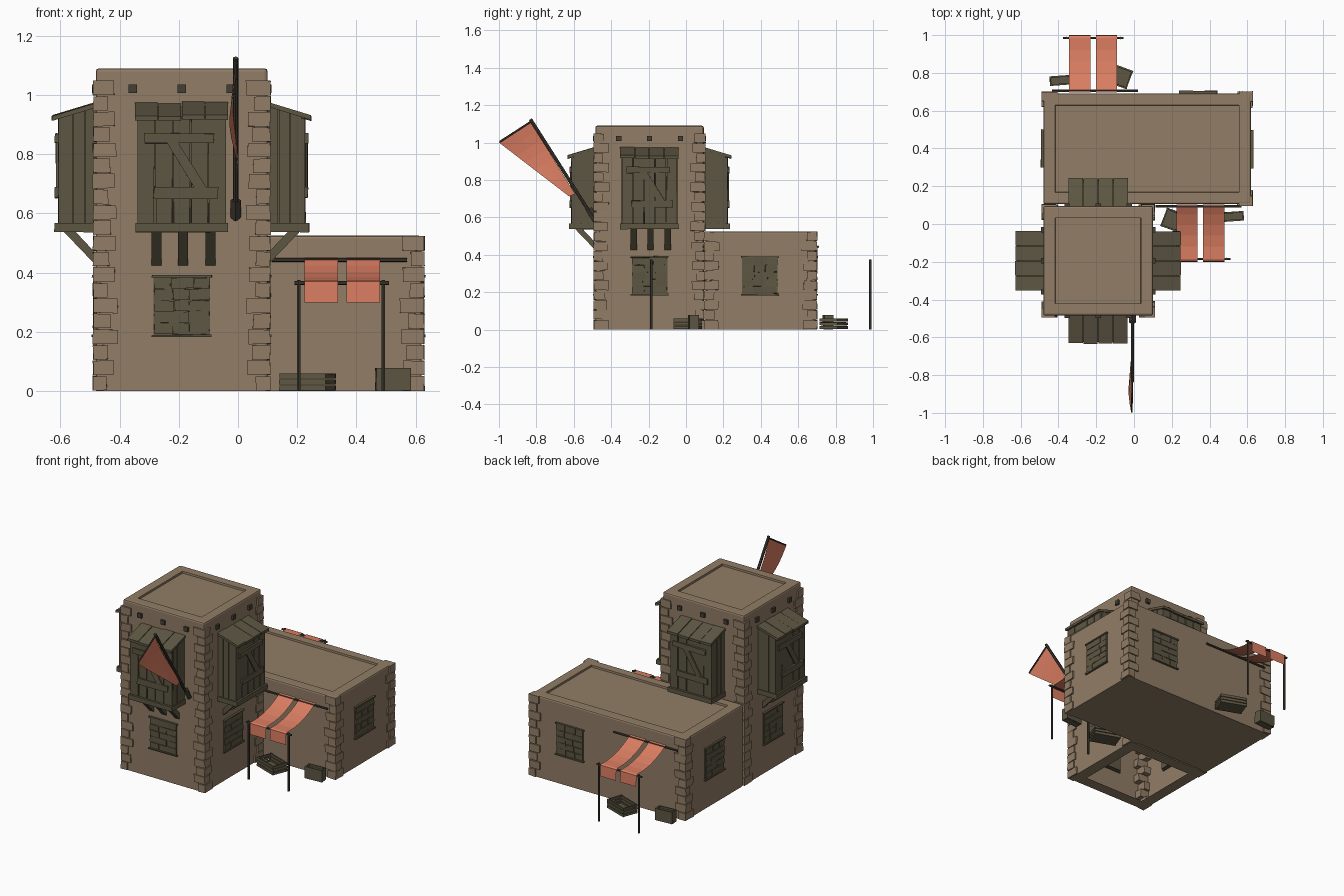
import bpy, bmesh, math, random
from mathutils import Matrix, Vector

if "Cube" in bpy.data.objects:
    bpy.data.objects.remove(bpy.data.objects["Cube"])

random.seed(4)
I = Matrix.Identity(4)


def material(name, rgb):
    m = bpy.data.materials.new(name)
    m.diffuse_color = (*rgb, 1)
    m.use_nodes = True
    m.node_tree.nodes["Principled BSDF"].inputs["Base Color"].default_value = m.diffuse_color
    return m


PLASTER = material("tan plaster", (0.285, 0.205, 0.132))
WOOD = material("weathered wood", (0.110, 0.094, 0.056))
DARK = material("dark timber", (0.060, 0.051, 0.036))
CLOTH = material("salmon cloth", (0.700, 0.205, 0.120))


def finish(bm, name, mat, normals=True):
    if normals:
        bmesh.ops.recalc_face_normals(bm, faces=bm.faces)
    me = bpy.data.meshes.new(name)
    bm.to_mesh(me)
    bm.free()
    me.materials.append(mat)
    ob = bpy.data.objects.new(name, me)
    bpy.context.collection.objects.link(ob)
    return ob


def box(bm, x, y, z, M=I, jit=0.0):
    """Box from (min, max) ranges, with optional hand-made wobble."""
    vs = bmesh.ops.create_cube(bm, size=1)["verts"]
    for v in vs:
        p = [r[0] + (c + 0.5) * (r[1] - r[0]) for r, c in zip((x, y, z), v.co)]
        v.co = M @ Vector([c + random.uniform(-jit, jit) for c in p])


def prism(bm, pts, x0, x1, M=I):
    """Extrude a (y, z) outline from x0 to x1."""
    a, b = ([bm.verts.new(M @ Vector((x, *p))) for p in pts] for x in (x0, x1))
    n = len(pts)
    bm.faces.new(a)
    bm.faces.new(b[::-1])
    for i in range(n):
        bm.faces.new((a[i], b[i], b[(i + 1) % n], a[(i + 1) % n]))


def rod(bm, p, q, r, M=I, seg=6):
    p, q = M @ Vector(p), M @ Vector(q)
    T = Matrix.Translation((p + q) / 2) @ (q - p).to_track_quat("Z", "Y").to_matrix().to_4x4()
    bmesh.ops.create_cone(bm, cap_ends=True, segments=seg, radius1=r, radius2=r,
                          depth=(q - p).length, matrix=T)


def place(x, y, turn):
    return Matrix.Translation((x, y, 0)) @ Matrix.Rotation(math.radians(turn), 4, "Z")


# Plaster bodies: soft edges, roof sunk inside a low parapet
def body(name, x, y, top, open_bottom):
    bm = bmesh.new()
    box(bm, x, y, (0, top))
    edges = [e for e in bm.edges if max(v.co.z for v in e.verts) > 0.1]
    bmesh.ops.bevel(bm, geom=edges, offset=0.01, segments=2, affect="EDGES", profile=0.5)
    bm.normal_update()
    roof = max((f for f in bm.faces if f.normal.z > 0.9), key=lambda f: f.calc_area())
    bmesh.ops.inset_individual(bm, faces=[roof], thickness=0.075)
    bmesh.ops.inset_individual(bm, faces=[roof], thickness=0.002, depth=-0.012)
    if open_bottom:
        base = max((f for f in bm.faces if f.normal.z < -0.9), key=lambda f: f.calc_area())
        bmesh.ops.inset_individual(bm, faces=[base], thickness=0.075)
        bmesh.ops.delete(bm, geom=[base], context="FACES")
    finish(bm, name, PLASTER, False)


CX, CY, H = -0.19, -0.195, 0.29
body("tower_walls", (CX - H, CX + H), (CY - H, CY + H), 1.09, True)
body("low_house_walls", (-0.48, 0.62), (0.105, 0.692), 0.525, False)


# Corner stones: alternating long and short blocks
def quoins(name, corners, top, count):
    bm = bmesh.new()
    h = top / count
    for cx, cy, sx, sy in corners:
        for i in range(count):
            lx, ly = (0.068, 0.045) if i % 2 else (0.045, 0.068)
            lx += random.uniform(-0.008, 0.008)
            ly += random.uniform(-0.008, 0.008)
            xs = sorted((cx + sx * 0.009, cx - sx * lx))
            ys = sorted((cy + sy * 0.009, cy - sy * ly))
            box(bm, xs, ys, (max(0.001, i * h + 0.002), (i + 1) * h - 0.002), jit=0.002)
            for v in bm.verts[:] if i == 0 else []:
                v.co.z = max(v.co.z, 0)
    finish(bm, name, PLASTER)


quoins("tower_corner_stones", [(CX + sx * H, CY + sy * H, sx, sy)
                               for sx in (-1, 1) for sy in (-1, 1)], 1.05, 20)
quoins("house_corner_stones", [(0.62, 0.105, 1, -1), (0.62, 0.692, 1, 1),
                               (-0.48, 0.692, -1, 1)], 0.525, 10)


# Timber bays on the four tower sides (local: wall at y=-H, outward -y)
def roofline(y):
    return 0.962 + (y + H) * 0.3


def bay(side, turn, braces):
    M = place(CX, CY, turn)
    bm = bmesh.new()
    yo = -0.405
    prism(bm, [(-0.28, 0.55), (yo, 0.55), (yo, roofline(yo)), (-0.28, roofline(-0.28))],
          -0.142, 0.142, M)
    for k in range(5):                                   # front planks
        x = -0.15 + k * 0.06
        box(bm, (x + 0.002, x + 0.058), (-0.417, -0.40), (0.56, 0.922), M, 0.002)
    for s in (-1, 1):                                    # side planks
        for k in range(3):
            a, b = -0.288 - k * 0.04, -0.325 - k * 0.04
            prism(bm, [(a, 0.555), (b, 0.555), (b, roofline(b)), (a, roofline(a))],
                  s * 0.14, s * 0.15, M)
    box(bm, (-0.156, 0.156), (-0.43, -0.285), (0.537, 0.568), M, 0.001)
    # Z-shaped boards on the front
    box(bm, (-0.125, 0.108), (-0.427, -0.41), (0.838, 0.870), M, 0.003)
    box(bm, (-0.095, 0.122), (-0.427, -0.41), (0.652, 0.690), M, 0.003)
    d = M @ Matrix.Translation((0.015, 0, 0.764)) @ Matrix.Rotation(math.radians(32), 4, "Y").inverted()
    box(bm, (-0.017, 0.017), (-0.425, -0.41), (-0.098, 0.098), d, 0.002)
    finish(bm, side + "_bay", WOOD)
    # sloping roof boards
    bm = bmesh.new()
    for k in range(4):
        x, e = -0.158 + k * 0.079, random.uniform(-0.006, 0.003)
        y1, up = -0.438 - e * 0.5, random.uniform(0, 0.006)
        prism(bm, [(-0.285, 0.957 + up), (-0.285, 0.973 + up), (y1, 0.927 + up), (y1, 0.911 + up)],
              x + 0.001, x + 0.077, M)
    finish(bm, side + "_bay_roof", WOOD)
    if braces:
        bm = bmesh.new()
        for x in (-0.085, 0.005, 0.097):
            prism(bm, [(-0.285, 0.42), (-0.285, 0.46), (-0.36, 0.54), (-0.40, 0.54)],
                  x - 0.017, x + 0.017, M)
        finish(bm, side + "_bay_braces", WOOD)
    # roof beam ends
    bm = bmesh.new()
    for x in (-0.165, 0, 0.165):
        box(bm, (x - 0.014, x + 0.014), (-0.303, -0.27), (1.007, 1.035), M)
    finish(bm, side + "_beam_ends", DARK)


for side, turn in (("front", 0), ("right", 90), ("back", 180), ("left", 270)):
    bay(side, turn, side != "back")


# Boarded windows (local: wall at y=0, outward -y)
def window(name, x, y, turn):
    M = place(x, y, turn)
    bm = bmesh.new()
    box(bm, (-0.095, 0.095), (-0.003, 0.02), (0.19, 0.39), M)
    for z in (0.187, 0.388):
        box(bm, (-0.101, 0.101), (-0.013, 0.01), (z - 0.004, z + 0.004), M, 0.001)
    for r in range(5):
        cuts = [-0.094, -0.035 + random.uniform(-0.012, 0.012),
                0.03 + random.uniform(-0.012, 0.012), 0.094]
        for a, b in zip(cuts, cuts[1:]):
            z = 0.193 + r * 0.0385
            box(bm, (a + 0.001, b - 0.001), (-0.008, 0.005), (z, z + 0.036), M, 0.0015)
    finish(bm, name, WOOD)


window("tower_front_window", CX, CY - H, 0)
window("tower_right_window", CX + H, CY, 90)
window("tower_left_window", CX - H, CY, 270)
window("house_right_window", 0.62, 0.395, 90)
window("house_back_window", 0.34, 0.692, 180)
window("house_left_window", -0.48, 0.40, 270)


# Awning with crates below; the back one is the front one turned half round
def awning(side, M):
    bm = bmesh.new()
    rod(bm, (0.115, 0.094, 0.443), (0.57, 0.094, 0.443), 0.007, M)
    rod(bm, (0.19, -0.185, 0.365), (0.51, -0.185, 0.365), 0.007, M)
    for x in (0.205, 0.49):
        rod(bm, (x, -0.185, 0), (x, -0.185, 0.375), 0.007, M)
    finish(bm, side + "_awning_frame", DARK)
    bm = bmesh.new()
    line = [(0.103, 0.452), (0.05, 0.423), (0.0, 0.402), (-0.06, 0.385), (-0.12, 0.376),
            (-0.185, 0.375), (-0.197, 0.370), (-0.2, 0.30)]
    for a, b in ((0.225, 0.337), (0.366, 0.48)):
        rows = [[bm.verts.new(M @ Vector((x, *p))) for x in (a, b)] for p in line]
        for r, s in zip(rows, rows[1:]):
            bm.faces.new((r[0], s[0], s[1], r[1]))
    finish(bm, side + "_awning_cloth", CLOTH, False)
    # open slatted crate
    bm = bmesh.new()
    C = M @ place(0.235, 0.01, -20)
    box(bm, (-0.08, 0.08), (-0.045, 0.045), (0.003, 0.01), C)
    for k in range(3):
        z = (0.003 + k * 0.02, 0.019 + k * 0.02)
        for s in (-1, 1):
            box(bm, (-0.083, 0.083), sorted((s * 0.043, s * 0.051)), z, C, 0.001)
            box(bm, sorted((s * 0.075, s * 0.082)), (-0.043, 0.043), z, C, 0.001)
    finish(bm, side + "_slatted_crate", WOOD)
    # small box with a raised rim
    bm = bmesh.new()
    C = M @ place(0.523, 0.04, 4)
    box(bm, (-0.054, 0.054), (-0.021, 0.021), (0.0, 0.066), C)
    for s in (-1, 1):
        box(bm, (-0.058, 0.058), sorted((s * 0.017, s * 0.025)), (0.002, 0.078), C, 0.001)
        box(bm, sorted((s * 0.05, s * 0.058)), (-0.018, 0.018), (0.002, 0.078), C, 0.001)
    finish(bm, side + "_small_crate", WOOD)


awning("front", I)
awning("back", place(0.135, 0.8, 180))

# Slanted banner pole with cross bar and wall socket
bm = bmesh.new()
rod(bm, (-0.008, -0.485, 0.58), (-0.008, -0.832, 1.125), 0.009, seg=8)
rod(bm, (-0.008, -0.82, 1.118), (-0.012, -0.996, 1.004), 0.005)
rod(bm, (-0.008, -0.482, 0.585), (-0.008, -0.52, 0.645), 0.018, seg=4)
finish(bm, "banner_pole", DARK)

# Tapering banner cloth with a slight wave
bm = bmesh.new()
rows = []
for i in range(9):
    t = i / 8
    inner = Vector((0, -0.83, 1.11)).lerp(Vector((0, -0.593, 0.725)), t)
    outer = Vector((0, -1.0, 1.0)).lerp(Vector((0, -0.625, 0.712)), t)
    off = Vector((-0.012 - 0.012 * math.sin(t * math.pi * 1.6), 0, 0))
    rows.append([bm.verts.new(inner.lerp(outer, u) + off * (0.8 + 0.4 * u)) for u in (0, 0.5, 1)])
for r, s in zip(rows, rows[1:]):
    for k in (0, 1):
        bm.faces.new((r[k], r[k + 1], s[k + 1], s[k]))
finish(bm, "banner_cloth", CLOTH, False)
